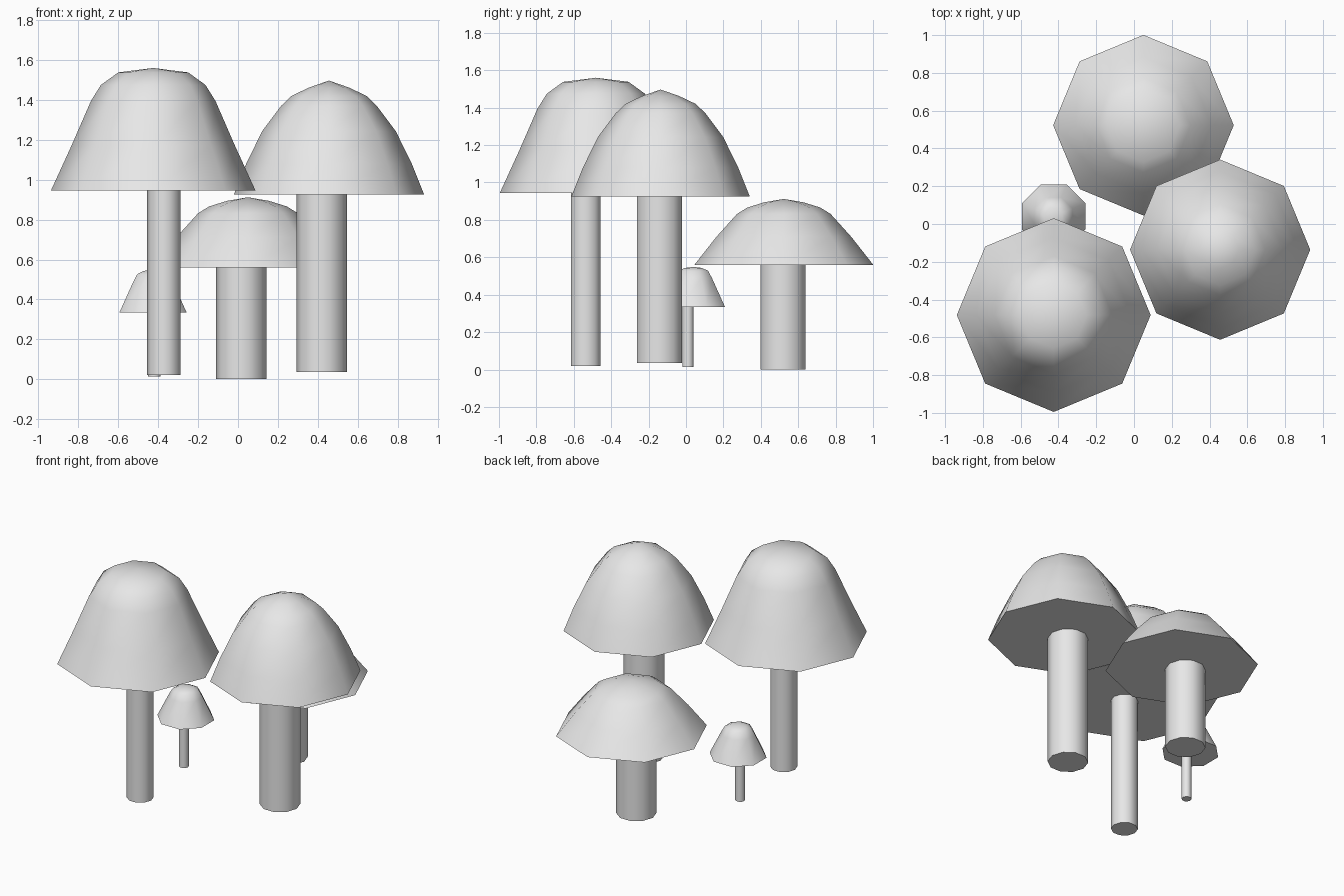
import bpy
import bmesh
import math

cube = bpy.data.objects.get("Cube")
if cube:
    bpy.data.objects.remove(cube, do_unlink=True)

grey = bpy.data.materials.new("plain grey")
grey.use_nodes = True
grey.diffuse_color = (0.8, 0.8, 0.8, 1)
grey.node_tree.nodes["Principled BSDF"].inputs["Base Color"].default_value = (0.8, 0.8, 0.8, 1)


def lathe(name, x, y, profile, sides, turn=0.0):
    """Spin (radius, height) points into a closed solid; radius 0 makes a tip."""
    bm = bmesh.new()
    rings = []
    for r, z in profile:
        if r == 0:
            rings.append([bm.verts.new((0, 0, z))] * sides)
            continue
        angles = [turn + math.tau * i / sides for i in range(sides)]
        rings.append([bm.verts.new((r * math.cos(a), r * math.sin(a), z)) for a in angles])
    for low, high in zip(rings, rings[1:]):
        for i in range(sides):
            j = (i + 1) % sides
            corners = [low[i], low[j], high[j], high[i]]
            bm.faces.new(list(dict.fromkeys(corners)))
    bm.faces.new(rings[0][::-1])
    if profile[-1][0] > 0:
        bm.faces.new(rings[-1])
    bmesh.ops.recalc_face_normals(bm, faces=bm.faces)
    mesh = bpy.data.meshes.new(name)
    bm.to_mesh(mesh)
    bm.free()
    mesh.materials.append(grey)
    obj = bpy.data.objects.new(name, mesh)
    obj.location = (x, y, 0)
    bpy.context.collection.objects.link(obj)
    bpy.ops.object.select_all(action="DESELECT")
    obj.select_set(True)
    bpy.context.view_layer.objects.active = obj
    bpy.ops.object.shade_smooth_by_angle(angle=math.radians(50))


def mushroom(name, cap_xy, cap_profile, stem_xy, stem_radius, stem_bottom, turn=0.0):
    lathe(name + "_cap", *cap_xy, cap_profile, 8, turn)
    stem_profile = [(stem_radius, stem_bottom), (stem_radius, cap_profile[0][1] + 0.01)]
    lathe(name + "_stem", *stem_xy, stem_profile, 10)


# Tall bell-shaped mushroom
mushroom("tall_mushroom", (-0.425, -0.482),
         [(0.513, 0.945), (0.41, 1.17), (0.312, 1.395), (0.262, 1.475), (0.175, 1.538), (0, 1.56)],
         (-0.371, -0.536), 0.084, 0.02)

# Broad pointed mushroom
mushroom("broad_mushroom", (0.456, -0.136),
         [(0.477, 0.925), (0.415, 1.08), (0.335, 1.243), (0.24, 1.37), (0.188, 1.42), (0.1, 1.462), (0, 1.497)],
         (0.42, -0.142), 0.127, 0.035)

# Low domed mushroom at the back
mushroom("low_mushroom", (0.05, 0.523),
         [(0.478, 0.56), (0.36, 0.71), (0.25, 0.832), (0.195, 0.866), (0.105, 0.894), (0, 0.912)],
         (0.016, 0.518), 0.126, 0.0)

# Small mushroom
mushroom("small_mushroom", (-0.426, 0.04),
         [(0.182, 0.335), (0.108, 0.487), (0.085, 0.527), (0.05, 0.543), (0, 0.549)],
         (-0.42, 0.01), 0.031, 0.013, math.pi / 8)
